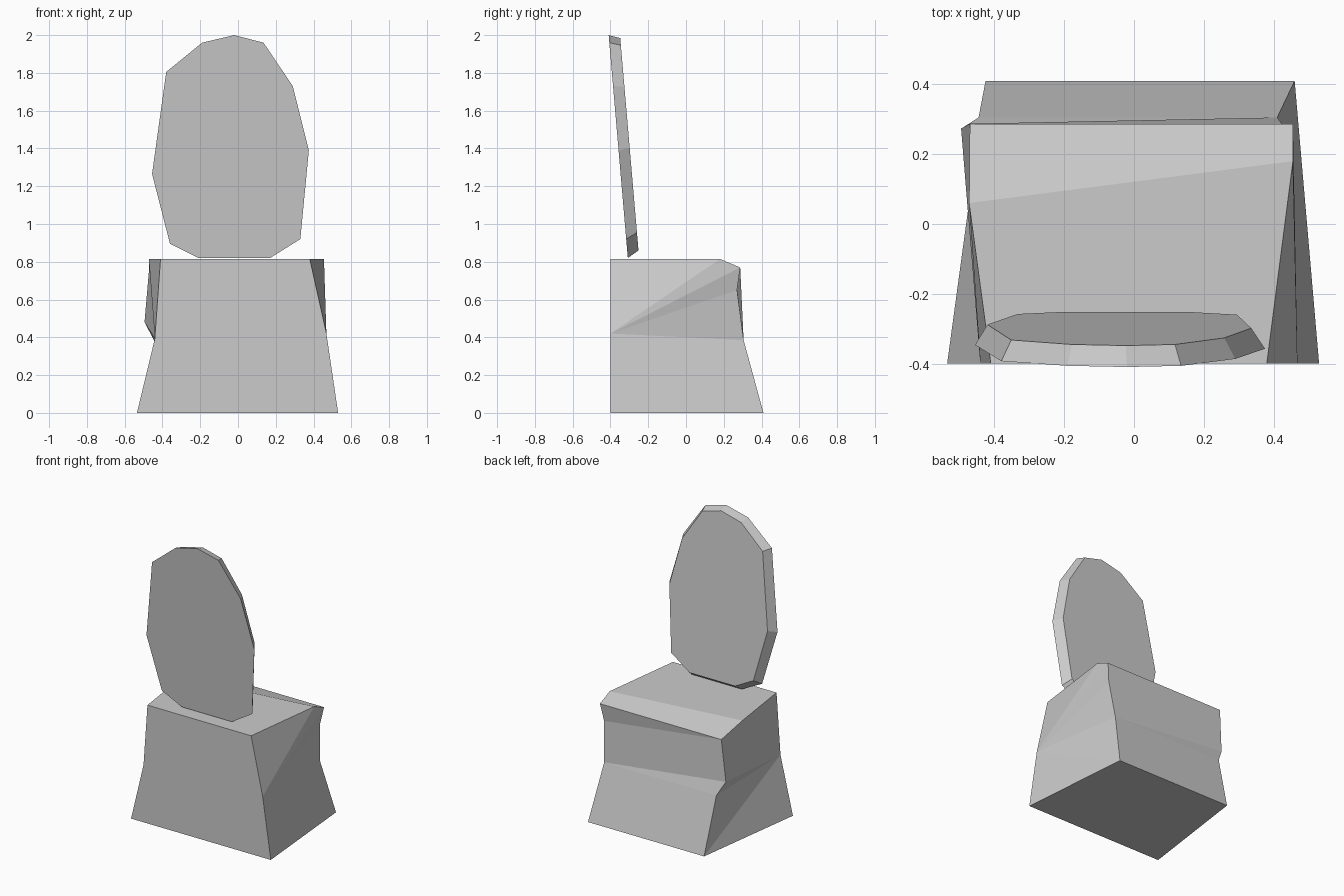
import bpy
import bmesh

if "Cube" in bpy.data.objects:
    bpy.data.objects.remove(bpy.data.objects["Cube"])


def make_object(name, verts, faces):
    mesh = bpy.data.meshes.new(name)
    mesh.from_pydata(verts, [], faces)
    bm = bmesh.new()
    bm.from_mesh(mesh)
    bmesh.ops.recalc_face_normals(bm, faces=bm.faces)
    bm.to_mesh(mesh)
    bm.free()
    obj = bpy.data.objects.new(name, mesh)
    bpy.context.collection.objects.link(obj)
    return obj


# Block seat: each side profile runs front bottom, waist, top, crease, lip, then down the back
left = [(-0.535, -0.40, 0), (-0.44, -0.40, 0.395), (-0.41, -0.40, 0.815),
        (-0.472, 0.06, 0.815), (-0.47, 0.287, 0.77), (-0.495, 0.273, 0.48),
        (-0.445, 0.305, 0.385), (-0.425, 0.41, 0)]
right = [(0.53, -0.40, 0), (0.468, -0.40, 0.42), (0.38, -0.40, 0.815),
         (0.455, 0.18, 0.815), (0.455, 0.287, 0.77), (0.435, 0.27, 0.65),
         (0.41, 0.305, 0.385), (0.46, 0.41, 0)]
n = len(left)
faces = []
# sides fan out from the front waist corner
for base in (0, n):
    faces += [(base + 1, base + i, base + i + 1) for i in range(2, n - 1)]
    faces.append((base + 1, base + n - 1, base))
# front, top, sloped rear top, lower back and underside
for i in (1, 2, 3, 6):
    faces.append((i, i + 1, n + i + 1, n + i))
faces += [(0, 1, n + 1, n), (0, n, 2 * n - 1, n - 1)]
# undercut back with slanting creases
faces += [(4, n + 4, n + 5), (4, n + 5, n + 6, 5), (5, n + 6, 6)]
make_object("seat_block", left + right, faces)

# Tilted oval backrest with a smaller rear face
outline = [(-0.02, 2.0), (0.135, 1.96), (0.29, 1.73), (0.375, 1.39),
           (0.33, 0.92), (0.17, 0.82), (-0.21, 0.82), (-0.36, 0.895),
           (-0.455, 1.265), (-0.38, 1.805), (-0.19, 1.96)]


def lean(z):
    return -0.308 - (z - 0.82) * 0.086


front = [(x, lean(z), z) for x, z in outline]
rear = []
for x, z in outline:
    rx = -0.042 + (x + 0.04) * 0.91
    rz = 1.422 + (z - 1.41) * 0.953
    rear.append((rx, lean(rz) + 0.06, rz))
m = len(outline)
faces = [tuple(range(m)), tuple(range(2 * m - 1, m - 1, -1))]
faces += [(i, (i + 1) % m, m + (i + 1) % m, m + i) for i in range(m)]
make_object("backrest", front + rear, faces)
